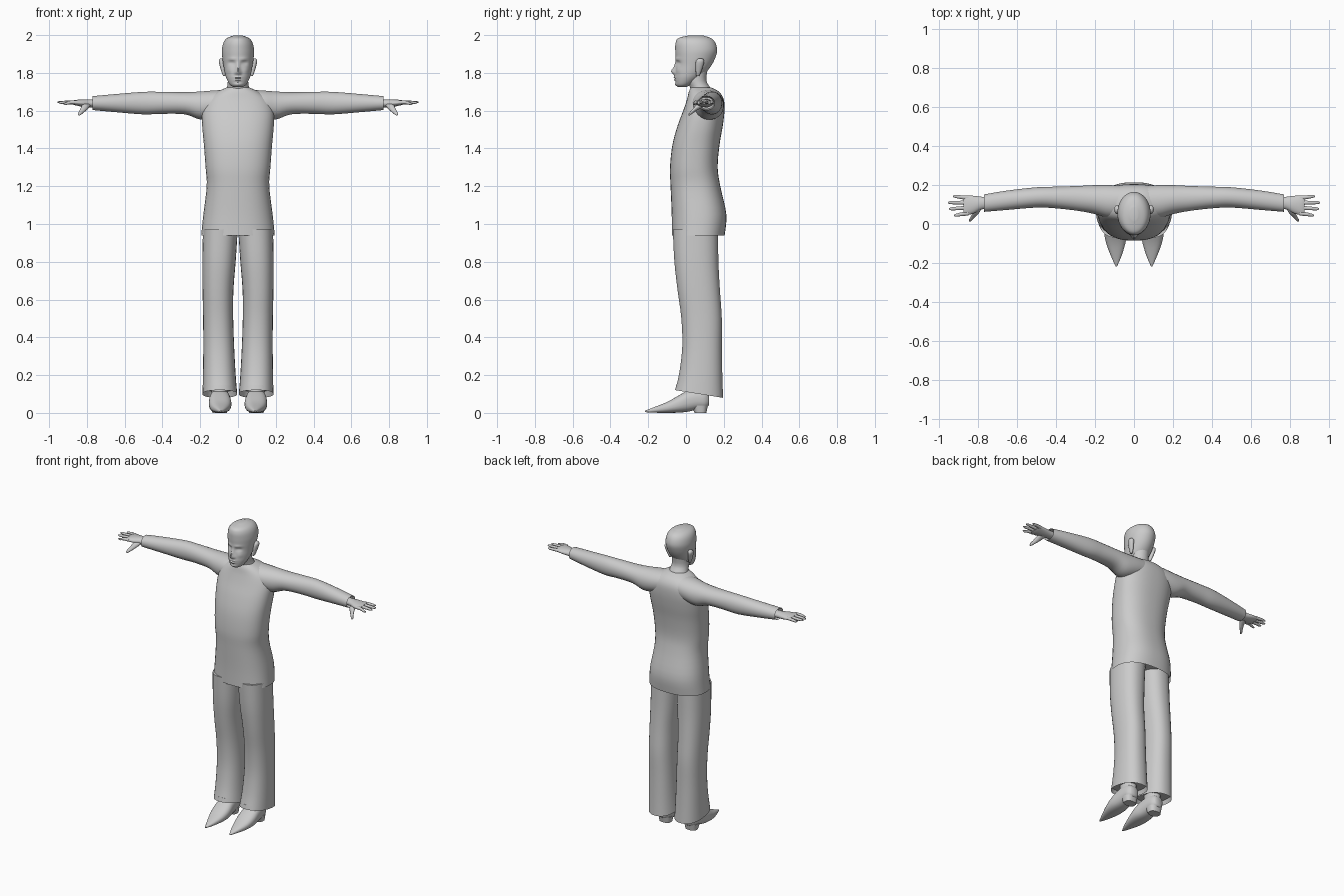
import bpy, bmesh, math
from mathutils import Vector

grey = bpy.data.materials.new("plain_grey")
grey.diffuse_color = (0.6, 0.6, 0.6, 1)


def spline(rings, steps):
    """Smoothly fill in cross-sections between the given ones."""
    out = []
    for i in range(len(rings) - 1):
        p1, p2 = rings[i], rings[i + 1]
        p0 = rings[i - 1] if i else p1
        p3 = rings[i + 2] if i + 2 < len(rings) else p2
        for k in range(steps):
            t = k / steps
            out.append([0.5 * (2 * b + (c - a) * t + (2 * a - 5 * b + 4 * c - d) * t * t
                               + (3 * b - a - 3 * c + d) * t ** 3)
                        for a, b, c, d in zip(p0, p1, p2, p3)])
    return out + [list(rings[-1])]


def loft(name, axis, rings, n=24, steps=3, power=2.0, side=1, hollow=0, shape=None):
    """Skin rounded sections (position, a0, a1, b0, b1) along an axis."""
    secs = spline(rings, steps)
    if hollow:  # turn the opening inwards at the first section
        p, a0, a1, b0, b1 = secs[0]
        step = math.copysign(hollow, secs[1][0] - p)
        m = 0.006
        secs.insert(0, [p + step, a0 + m, a1 - m, b0 + m, b1 - m])
    bm = bmesh.new()
    loops = []
    for p, a0, a1, b0, b1 in secs:
        loop = []
        for k in range(n):
            t = 2 * math.pi * (k + 0.5) / n
            c, s = math.cos(t), math.sin(t)
            a = (a0 + a1) / 2 + (a1 - a0) / 2 * math.copysign(abs(c) ** (2 / power), c)
            b = (b0 + b1) / 2 + (b1 - b0) / 2 * math.copysign(abs(s) ** (2 / power), s)
            co = Vector({'x': (p, a, b), 'y': (a, p, b), 'z': (a, b, p)}[axis])
            if shape:
                co = shape(co)
            co.x *= side
            loop.append(bm.verts.new(co))
        loops.append(loop)
    for l0, l1 in zip(loops, loops[1:]):
        for k in range(n):
            j = (k + 1) % n
            bm.faces.new((l0[k], l0[j], l1[j], l1[k]))
    bm.faces.new(loops[0])
    bm.faces.new(loops[-1])
    bmesh.ops.recalc_face_normals(bm, faces=bm.faces)
    me = bpy.data.meshes.new(name)
    bm.to_mesh(me)
    bm.free()
    me.materials.append(grey)
    for f in me.polygons:
        f.use_smooth = True
    me.set_sharp_from_angle(angle=math.radians(50))
    ob = bpy.data.objects.new(name, me)
    bpy.context.collection.objects.link(ob)
    return ob


def sym(z, w, y0, y1):
    return (z, -w, w, y0, y1)


# facial features: (x, z, x spread, z spread, push along y)
FEATURES = [
    (0, 1.808, .011, .016, -.022), (0, 1.835, .008, .022, -.010),   # nose
    (.013, 1.800, .006, .007, -.008),                               # nostrils
    (.033, 1.852, .016, .010, .013), (.032, 1.850, .009, .005, -.005),  # eyes
    (.030, 1.873, .022, .007, -.005),                               # brows
    (0, 1.776, .020, .0045, -.008), (0, 1.763, .018, .005, -.007),  # lips
    (0, 1.770, .022, .002, .004), (0, 1.752, .022, .005, .004),     # mouth line
    (0, 1.738, .018, .009, -.005),                                  # chin
    (.045, 1.815, .015, .015, -.004),                               # cheeks
]


def sculpt_face(co):
    if co.y < 0.03:
        co.y += sum(d * math.exp(-((abs(co.x) - x) / sx) ** 2 - ((co.z - z) / sz) ** 2)
                    for x, z, sx, sz, d in FEATURES)
    return co


def slope_hem(co):
    weight = max(0, 1 - (co.z - 0.1) / 0.3)
    co.z -= 0.16 * (co.y - 0.07) * weight
    return co


# head and neck
loft("head", 'z', [
    sym(1.724, .022, -.040, .000), sym(1.738, .043, -.053, .030),
    sym(1.77, .061, -.059, .075), sym(1.80, .070, -.058, .105),
    sym(1.84, .077, -.054, .135), sym(1.88, .083, -.055, .155),
    sym(1.92, .085, -.057, .165), sym(1.96, .077, -.055, .155),
    sym(1.985, .057, -.038, .130), sym(1.999, .020, .020, .085)],
    n=72, steps=5, shape=sculpt_face)
loft("neck", 'z', [
    sym(1.68, .075, .020, .150), sym(1.72, .060, .022, .130),
    sym(1.76, .054, .005, .108), sym(1.82, .054, .005, .115)])

# shirt body
loft("shirt_body", 'z', [
    sym(.94, .195, -.075, .205), sym(1.05, .184, -.076, .214),
    sym(1.20, .166, -.082, .182), sym(1.30, .172, -.085, .168),
    sym(1.42, .181, -.072, .178), sym(1.52, .190, -.045, .195),
    sym(1.60, .190, -.015, .204), sym(1.66, .165, .005, .200),
    sym(1.70, .110, .015, .175), sym(1.722, .062, .025, .135)],
    n=40, steps=4, power=2.4, hollow=.03)

for side, tag in ((1, "left"), (-1, "right")):
    # sleeve, from the cuff to the middle of the shoulders
    loft(tag + "_sleeve", 'x', [
        (.77, .062, .152, 1.603, 1.677), (.65, .072, .172, 1.592, 1.688),
        (.50, .084, .189, 1.580, 1.700), (.40, .080, .192, 1.583, 1.700),
        (.28, .066, .196, 1.580, 1.698), (.20, .050, .200, 1.553, 1.702),
        (.12, .030, .200, 1.560, 1.708), (.00, .035, .190, 1.590, 1.715)],
        side=side, steps=4, hollow=.03, power=2.1)
    # hand: palm, four fingers and a thumb
    loft(tag + "_palm", 'x', [
        (.72, .078, .138, 1.617, 1.662), (.78, .075, .140, 1.617, 1.660),
        (.82, .055, .145, 1.620, 1.660), (.86, .044, .147, 1.628, 1.657),
        (.876, .050, .142, 1.634, 1.652)], side=side, n=20)
    for i, (y0, y1, tip, dz) in enumerate((
            (.055, .045, .925, -.006), (.083, .078, .950, .0),
            (.109, .110, .955, .002), (.134, .142, .930, .0))):
        mid, ym, z = (.85 + tip) / 2, (y0 + y1) / 2, 1.643
        loft(f"{tag}_finger_{i + 1}", 'x', [
            (.85, y0 - .012, y0 + .012, z - .010, z + .010),
            (mid, ym - .010, ym + .010, z - .009, z + .010),
            (tip - .012, y1 - .008, y1 + .008, z - .007 + dz, z + .006 + dz),
            (tip, y1 - .003, y1 + .003, z - .003 + dz, z + .003 + dz)],
            side=side, n=10)
    loft(tag + "_thumb", 'y', [
        (.095, .775, .825, 1.620, 1.650), (.060, .792, .830, 1.602, 1.635),
        (.035, .815, .840, 1.585, 1.608), (.020, .830, .848, 1.575, 1.592),
        (.013, .837, .845, 1.574, 1.582)], side=side, n=12)
    # ear
    loft(tag + "_ear", 'z', [
        (1.783, .068, .078, .055, .070), (1.80, .066, .086, .052, .078),
        (1.84, .070, .098, .050, .092), (1.865, .072, .102, .054, .096),
        (1.877, .076, .094, .066, .086)], side=side, n=14)
    # trouser leg
    loft(tag + "_trouser_leg", 'z', [
        (.10, .004, .188, -.058, .197), (.20, .012, .186, -.036, .193),
        (.35, .020, .184, -.020, .190), (.50, .025, .185, -.025, .190),
        (.65, .024, .188, -.045, .180), (.80, .012, .189, -.062, .172),
        (.97, .001, .186, -.070, .170)],
        side=side, n=32, power=2.3, hollow=.03, shape=slope_hem)
    # pointed shoe with a low heel, and the ankle above it
    loft(tag + "_shoe", 'y', [
        (-.217, .087, .095, .004, .012), (-.17, .066, .116, .001, .030),
        (-.10, .044, .143, .000, .058), (-.04, .035, .154, .001, .092),
        (.01, .040, .152, .006, .118), (.06, .046, .147, .018, .125),
        (.10, .054, .140, .022, .118), (.122, .070, .124, .040, .095)],
        side=side, power=2.5)
    loft(tag + "_heel", 'z', [
        (.000, .058, .136, .045, .108), (.040, .052, .142, .030, .116)],
        side=side, power=2.6, steps=1)
    loft(tag + "_ankle", 'z', [
        (.07, .050, .142, -.010, .118), (.20, .055, .137, .010, .120)],
        side=side, steps=1)
